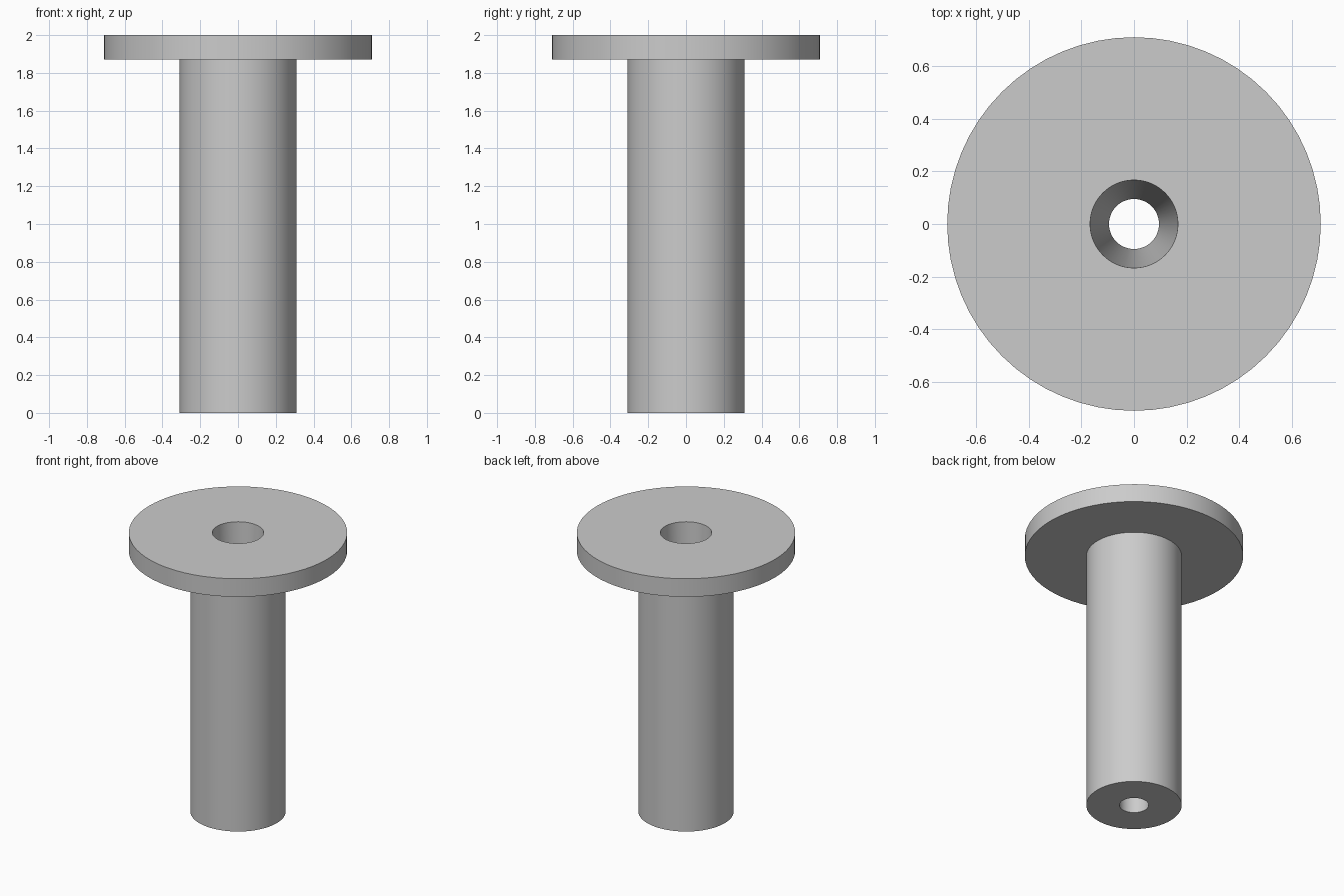
import bpy, bmesh, math

cube = bpy.data.objects.get("Cube")
if cube:
    bpy.data.objects.remove(cube, do_unlink=True)

grey = bpy.data.materials.new("plain_grey")
grey.use_nodes = True
color = (0.6, 0.6, 0.6, 1)
grey.diffuse_color = color
grey.node_tree.nodes["Principled BSDF"].inputs["Base Color"].default_value = color

SEGMENTS = 64


def lathe(name, profile):
    """Spin a closed (radius, height) profile around the z axis."""
    bm = bmesh.new()
    verts = [bm.verts.new((r, 0, z)) for r, z in profile]
    edges = [bm.edges.new((a, b)) for a, b in zip(verts, verts[1:] + verts[:1])]
    bmesh.ops.spin(bm, geom=verts + edges, cent=(0, 0, 0), axis=(0, 0, 1),
                   angle=math.tau, steps=SEGMENTS, use_merge=True)
    bmesh.ops.remove_doubles(bm, verts=bm.verts, dist=0.0001)
    bmesh.ops.recalc_face_normals(bm, faces=bm.faces)
    mesh = bpy.data.meshes.new(name)
    bm.to_mesh(mesh)
    bm.free()
    mesh.materials.append(grey)
    obj = bpy.data.objects.new(name, mesh)
    bpy.context.collection.objects.link(obj)
    bpy.ops.object.select_all(action='DESELECT')
    obj.select_set(True)
    bpy.context.view_layer.objects.active = obj
    bpy.ops.object.shade_smooth_by_angle(angle=math.radians(30))
    return obj


# Stem and round flange in one piece, with a tapered hole right through
lathe("flanged_sleeve", [
    (0.095, 0), (0.31, 0),           # foot of the stem
    (0.31, 1.87), (0.71, 1.87),      # underside of the flange
    (0.71, 2), (0.167, 2),           # flange rim and top
])
